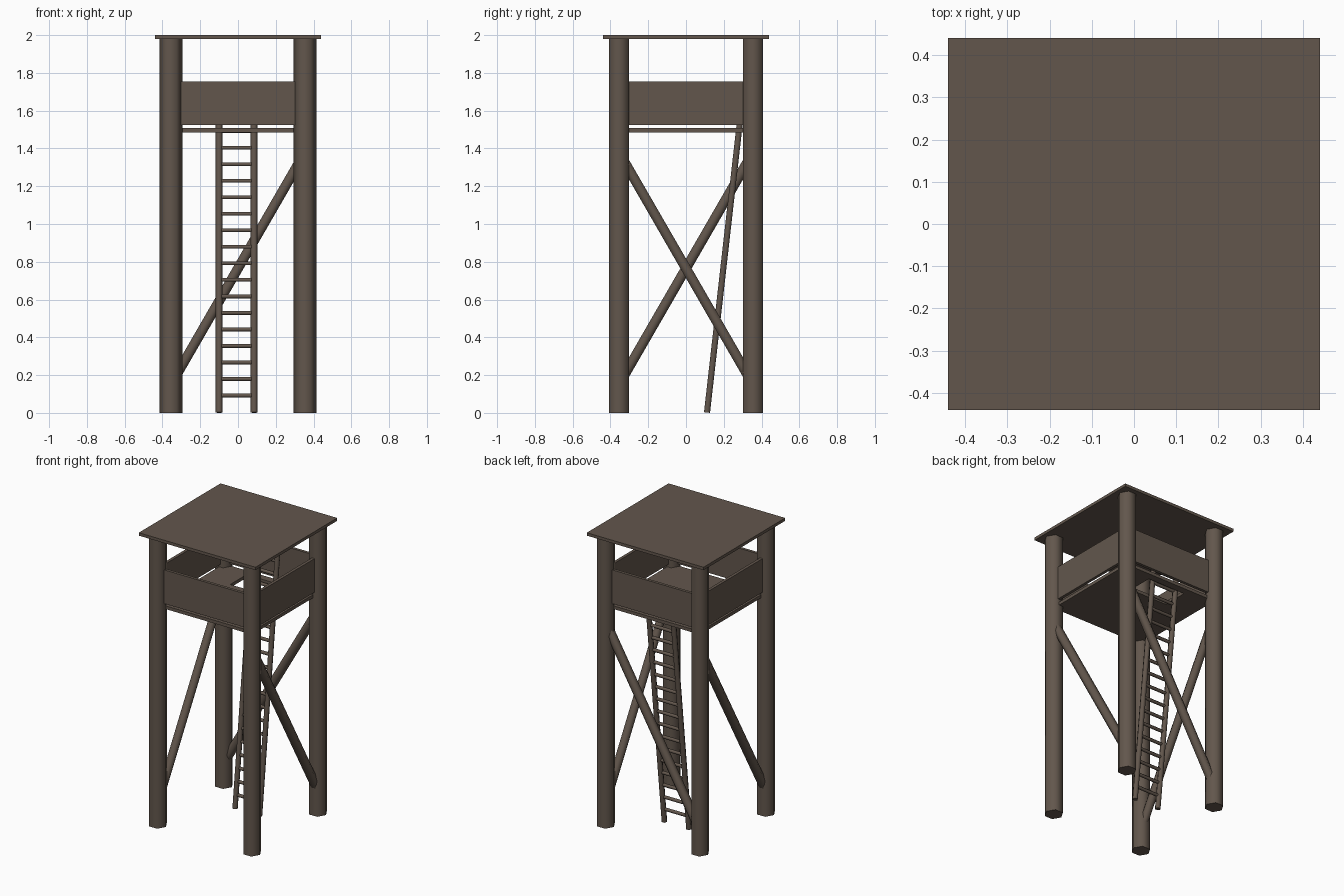
import bpy, bmesh, math
from mathutils import Vector

if "Cube" in bpy.data.objects:
    bpy.data.objects.remove(bpy.data.objects["Cube"])

wood = bpy.data.materials.new("weathered_wood")
wood.diffuse_color = (0.123, 0.094, 0.073, 1)
wood.use_nodes = True
wood.node_tree.nodes["Principled BSDF"].inputs["Base Color"].default_value = wood.diffuse_color


def finish(name, bm):
    bmesh.ops.recalc_face_normals(bm, faces=bm.faces)
    me = bpy.data.meshes.new(name)
    bm.to_mesh(me)
    bm.free()
    me.materials.append(wood)
    ob = bpy.data.objects.new(name, me)
    bpy.context.collection.objects.link(ob)
    return ob


def rod(bm, p, q, r, ref, sides=6):
    """Smooth-sided pole from p to q, with one corner pointing along ref."""
    p, q = Vector(p), Vector(q)
    d = (q - p).normalized()
    u = Vector(ref)
    u = (u - d * u.dot(d)).normalized()
    v = d.cross(u)
    rings = []
    for c in (p, q):
        rings.append([bm.verts.new(c + r * (u * math.cos(a) + v * math.sin(a)))
                      for a in (2 * math.pi * i / sides for i in range(sides))])
    for ring in rings:
        cap = bm.faces.new(ring)
        for e in cap.edges:
            e.smooth = False
    for i in range(sides):
        j = (i + 1) % sides
        f = bm.faces.new((rings[0][i], rings[0][j], rings[1][j], rings[1][i]))
        f.smooth = True


def box(bm, lo, hi):
    vs = bmesh.ops.create_cube(bm, size=1)["verts"]
    for v in vs:
        v.co = Vector([(lo[k] if v.co[k] < 0 else hi[k]) for k in range(3)])


def rod_object(name, *args):
    bm = bmesh.new()
    rod(bm, *args)
    return finish(name, bm)


def box_object(name, lo, hi):
    bm = bmesh.new()
    box(bm, lo, hi)
    return finish(name, bm)


L = 0.355  # leg centre distance

# Four corner legs
for sx, nx in ((-1, "left"), (1, "right")):
    for sy, ny in ((-1, "front"), (1, "back")):
        rod_object(f"{ny}_{nx}_leg", (sx * L, sy * L, 0), (sx * L, sy * L, 1.985), 0.06, (1, 0, 0))

# Diagonal braces on the right, left and back sides
z0, z1 = 0.15, 1.38
rod_object("right_brace", (L, L, z0), (L, -L, z1), 0.03, (1, 0, 0))
rod_object("left_brace", (-L, -L, z0), (-L, L, z1), 0.03, (1, 0, 0))
rod_object("back_brace", (-L, L, z0), (L, L, z1), 0.03, (0, 1, 0))

# Roof board
box_object("roof", (-0.44, -0.44, 1.98), (0.44, 0.44, 2.0))

# Parapet walls between the legs
t, w0, w1 = 0.01, 1.525, 1.755
for s, n in ((-1, "front"), (1, "back")):
    box_object(f"{n}_wall", (-L, s * L - t, w0), (L, s * L + t, w1))
for s, n in ((-1, "left"), (1, "right")):
    box_object(f"{n}_wall", (s * L - t, -L, w0), (s * L + t, L, w1))

# Floor with a ladder hatch: a grid of cells with the hatch cell left out
bm = bmesh.new()
xs, ys = (-L, -0.15, 0.135, L), (-L, 0.13, 0.305, L)
grid = [[bm.verts.new((x, y, 1.485)) for y in ys] for x in xs]
for i in range(3):
    for j in range(3):
        if (i, j) != (1, 1):
            bm.faces.new((grid[i][j], grid[i + 1][j], grid[i + 1][j + 1], grid[i][j + 1]))
ext = bmesh.ops.extrude_face_region(bm, geom=bm.faces[:])
for g in ext["geom"]:
    if isinstance(g, bmesh.types.BMVert):
        g.co.z = 1.507
finish("floor", bm)

# Leaning ladder
def lean(z):
    return 0.111 + 0.1132 * z

xl, xr, top = -0.1, 0.085, 1.72
for x, n in ((xl, "left"), (xr, "right")):
    rod_object(f"ladder_{n}_rail", (x, lean(0.002), 0.002), (x, lean(top), top), 0.0185, (1, 0, 0))
bm = bmesh.new()
for i in range(19):
    z = 0.092 + 0.0874 * i
    rod(bm, (xl, lean(z), z), (xr, lean(z), z), 0.011, (0, 1, 0))
finish("ladder_rungs", bm)
